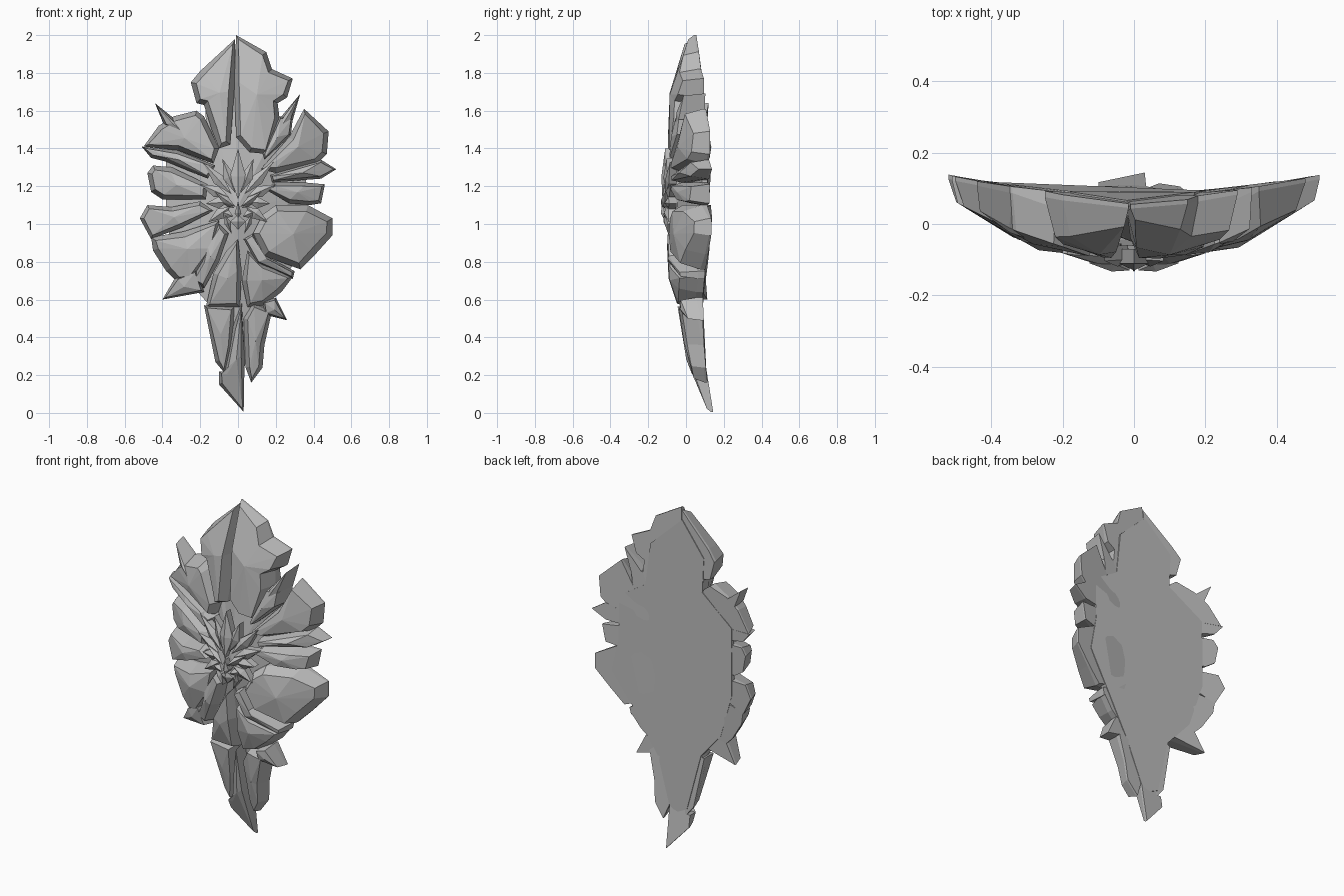
import bpy
import bmesh
import math
from mathutils import Vector

default = bpy.data.objects.get("Cube")
if default:
    bpy.data.objects.remove(default, do_unlink=True)

stone = bpy.data.materials.new("grey stone")
stone.use_nodes = True
GREY = (0.5, 0.5, 0.5, 1)
stone.diffuse_color = GREY
stone.node_tree.nodes["Principled BSDF"].inputs["Base Color"].default_value = GREY


def profile(z, points):
    """Piecewise linear value along the height."""
    for (z0, a), (z1, b) in zip(points, points[1:]):
        if z <= z1:
            return a + (b - a) * (z - z0) / (z1 - z0)
    return points[-1][1]


def front(x, z):
    """Depth of the domed front surface."""
    rise = profile(z, [(0, .22), (.2, .13), (.5, .07), (.8, 0), (1.4, 0), (1.7, .02), (1.95, .09), (2, .13)])
    return rise - .1 + .65 * x * x


def back(x, z):
    """Depth of the nearly flat rear surface."""
    return profile(z, [(0, .145), (.2, .105), (.5, .08), (1.1, .085), (1.75, .08), (2, .055)]) + .2 * x * x


def rim_depth(x, z, sink):
    """Depth of a slab's edge: shallow near the face, thin at the outside."""
    reach = math.hypot(x / .5, (z - 1.1) / .95)
    t = min(max((reach - .4) / .5, 0), 1)
    y = front(x, z) + sink
    return y + (back(x, z) - .012 - y) * t


def finish(bm, name):
    bmesh.ops.recalc_face_normals(bm, faces=bm.faces)
    mesh = bpy.data.meshes.new(name)
    bm.to_mesh(mesh)
    bm.free()
    mesh.materials.append(stone)
    obj = bpy.data.objects.new(name, mesh)
    bpy.context.collection.objects.link(obj)


def slab(name, outline, bevel=.022, lift=.012, sink=.055, rear=0):
    """Bevelled, crowned slab following the dome, closed at the rear."""
    bm = bmesh.new()
    rim = [bm.verts.new((x, 0, z)) for x, z in outline]
    top = bm.faces.new(rim)
    top.normal_update()
    if bevel:
        bmesh.ops.inset_individual(bm, faces=[top], thickness=bevel, use_even_offset=False)
    crown = bmesh.ops.poke(bm, faces=[top])["verts"]
    for v in bm.verts:
        x, z = v.co.x, v.co.z
        if v in rim:
            y = rim_depth(x, z, sink)
        else:
            y = front(x, z) - (lift if v in crown else 0)
        v.co.y = min(y, back(x, z) - .004)
    rear_ring = [bm.verts.new((v.co.x, back(v.co.x, v.co.z) + rear, v.co.z)) for v in rim]
    for i in range(len(rim)):
        j = (i + 1) % len(rim)
        bm.faces.new((rim[i], rim[j], rear_ring[j], rear_ring[i]))
    bm.faces.new(rear_ring)
    finish(bm, name)


def blade(name, base, tip, width, y0, y1, belly=.45):
    """Faceted shard with a raised ridge, lying on the front."""
    a, b = Vector((base[0], y0, base[1])), Vector((tip[0], y1, tip[1]))
    side = Vector((a.z - b.z, 0, b.x - a.x)).normalized() * width / 2
    mid = a.lerp(b, belly) + Vector((0, .008, 0))
    bm = bmesh.new()
    loop = (a, mid + side, b, mid - side)
    ring = [bm.verts.new(p) for p in loop]
    low = [bm.verts.new((p.x, p.y + .04, p.z)) for p in loop]
    peak = bm.verts.new(mid - Vector((0, .02, 0)))
    for i in range(4):
        j = (i + 1) % 4
        bm.faces.new((ring[i], ring[j], peak))
        bm.faces.new((ring[j], ring[i], low[i], low[j]))
    bm.faces.new(low)
    finish(bm, name)


# Backing that closes the rear and forms the groove floors
slab("backing", [(-.02, 1.93), (.17, 1.75), (.2, 1.5), (.36, 1.4), (.36, 1.15), (.4, .95), (.25, .72), (.12, .5),
                 (.02, .2), (-.08, .25), (-.16, .58), (-.3, .74), (-.38, 1), (-.38, 1.4), (-.17, 1.55), (-.18, 1.75)],
     bevel=0, lift=-.05, sink=.07, rear=.004)

# Crest
slab("crest_right_half", [(-.015, 1.98), (-.02, 1.7), (-.04, 1.42), (-.1, 1.4), (-.14, 1.5), (-.18, 1.63),
                          (-.22, 1.64), (-.25, 1.75), (-.2, 1.81)], .03)
slab("crest_left_half", [(-.01, 2), (.15, 1.91), (.18, 1.82), (.29, 1.77), (.26, 1.67), (.21, 1.64),
                         (.22, 1.56), (.16, 1.37), (.06, 1.38), (-.01, 1.46), (-.02, 1.75)], .026)
slab("crest_left_shoulder", [(.22, 1.57), (.29, 1.56), (.28, 1.47), (.14, 1.34), (.13, 1.37)], .012)
slab("crest_left_thorn", [(.33, 1.69), (.29, 1.55), (.22, 1.5), (.23, 1.57)], .012)

# Petals on the model's left
slab("left_upper_petal", [(.35, 1.61), (.48, 1.49), (.47, 1.37), (.42, 1.32), (.2, 1.27), (.12, 1.29), (.27, 1.46)], .028)
slab("left_thorn", [(.52, 1.29), (.44, 1.34), (.17, 1.26), (.18, 1.22), (.44, 1.24)], .014)
slab("left_middle_petal", [(.46, 1.21), (.44, 1.11), (.38, 1.1), (.27, 1.11), (.15, 1.18), (.19, 1.22), (.35, 1.22)], .02)
slab("left_big_petal", [(.2, 1.1), (.37, 1.1), (.5, 1.03), (.5, .94), (.41, .84), (.33, .76), (.14, .83), (.08, .95),
                        (.13, 1.05)], .034, .022)
slab("left_sash", [(.08, .95), (.13, .84), (.3, .75), (.29, .71), (.1, .79), (.03, .92)], .014)
slab("left_lower_petal", [(.05, .86), (.14, .79), (.29, .72), (.23, .64), (.14, .57), (.05, .56), (.02, .7)], .026, .02)
slab("left_lower_thorn", [(.26, .49), (.2, .61), (.13, .59), (.14, .52)], .014)

# Petals on the model's right
slab("right_upper_thorn", [(-.44, 1.64), (-.34, 1.56), (-.24, 1.44), (-.39, 1.52)], .014)
slab("right_upper_petal", [(-.34, 1.57), (-.22, 1.6), (-.18, 1.57), (-.1, 1.4), (-.13, 1.32), (-.32, 1.39),
                           (-.5, 1.41), (-.42, 1.52)], .026)
slab("right_upper_strip", [(-.51, 1.41), (-.32, 1.39), (-.12, 1.31), (-.16, 1.24), (-.38, 1.33), (-.46, 1.35)], .018)
slab("right_middle_petal", [(-.48, 1.27), (-.45, 1.31), (-.35, 1.3), (-.16, 1.21), (-.17, 1.13), (-.4, 1.13), (-.46, 1.17)], .026)
slab("right_sash", [(-.52, 1.03), (-.48, 1.1), (-.35, 1.09), (-.2, 1.12), (-.13, 1.07), (-.3, .98), (-.46, .92)], .022)
slab("right_big_petal", [(-.46, .93), (-.45, .86), (-.38, .75), (-.32, .69), (-.24, .7), (-.12, .86), (-.1, 1.02),
                         (-.29, .96)], .03, .02)
slab("right_lower_petal", [(-.05, .95), (-.1, 1), (-.18, .89), (-.2, .8), (-.25, .7), (-.18, .66), (-.1, .8)], .022)
slab("right_lower_thorn", [(-.4, .6), (-.33, .72), (-.22, .76), (-.18, .64)], .018)

# Tail
slab("tail_collar", [(0, .92), (.02, .75), (.01, .56), (-.17, .56), (-.13, .74), (-.06, .86)], .026, .015)
slab("tail_right_leaf", [(-.18, .57), (-.12, .27), (-.07, .21), (-.03, .35), (-.02, .56)], .022)
slab("tail_spike", [(.03, .005), (.035, .3), (.02, .58), (-.03, .45), (-.07, .22), (-.1, .22), (-.1, .15)], .018)
slab("tail_left_leaf", [(.18, .54), (.14, .36), (.13, .24), (.07, .16), (.04, .24), (.03, .5), (.08, .58)], .022)

# Feathered crown and mane around the face
blade("crown_centre", (0, 1.13), (0, 1.4), .085, -.125, -.11)
for label, s in (("left", 1), ("right", -1)):
    for i, (angle, reach) in enumerate([(20, .24), (42, .28), (66, .22), (94, .17), (125, .19)]):
        t = math.radians(angle)
        ux, uz = s * math.sin(t), math.cos(t)
        tip = (ux * reach, 1.12 + uz * reach)
        blade(f"{label}_mane_{i + 1}", (ux * .05, 1.12 + uz * .05), tip, .062, -.11, front(*tip) - .008)
    # Face halves
    blade(f"{label}_brow", (s * .012, 1.09), (s * .125, 1.17), .038, -.13, -.11)
    blade(f"{label}_eye", (s * .02, 1.085), (s * .085, 1.115), .022, -.115, -.105)
    blade(f"{label}_cheek", (s * .025, 1.04), (s * .1, 1.07), .05, -.115, -.1)
    blade(f"{label}_jaw", (s * .07, 1.05), (s * .035, .95), .035, -.11, -.095)
blade("nose", (0, 1.12), (0, 1.03), .035, -.125, -.12, .7)
blade("muzzle", (0, 1.05), (0, .97), .08, -.115, -.1)
